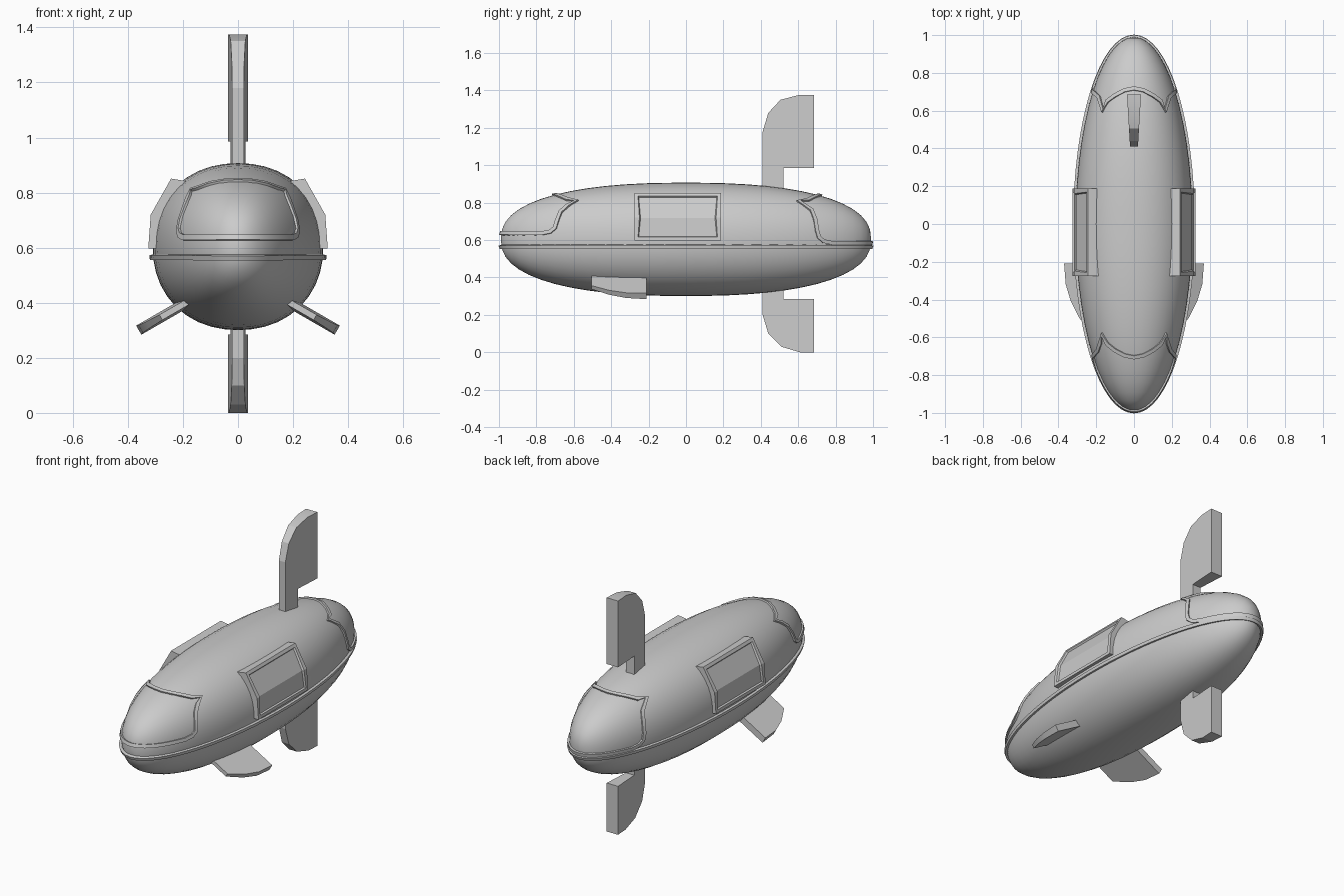
import bpy, bmesh
from math import sin, cos, pi, sqrt
from mathutils import Vector

if "Cube" in bpy.data.objects:
    bpy.data.objects.remove(bpy.data.objects["Cube"])

W, L, H, ZC, P, Q = 0.31, 0.99, 0.303, 0.604, 2.15, 2.4


def root(v, p):
    return max(v, 0.0) ** (1 / p)


# Hull half width and half height at station y
def half(y):
    u = min(abs(y) / L, 1)
    return W * sqrt(max(1 - u * u, 0)), H * root(1 - u ** Q, Q)


# Points on the hull, from (y, z) or from (x, y)
def at_z(y, z):
    a, b = half(y)
    return Vector((a * root(1 - (abs(z - ZC) / max(b, 1e-6)) ** P, P), y, z))


def at_x(x, y):
    a, b = half(y)
    return Vector((x, y, ZC + b * root(1 - (abs(x) / a) ** P, P)))


def nose_limit(z):
    return L * root(1 - (abs(z - ZC) / H) ** Q, Q)


def finish(name, bm, angle=35, mirror=False):
    bmesh.ops.recalc_face_normals(bm, faces=bm.faces)
    me = bpy.data.meshes.new(name)
    bm.to_mesh(me)
    bm.free()
    ob = bpy.data.objects.new(name, me)
    bpy.context.collection.objects.link(ob)
    if mirror:
        m = ob.modifiers.new("Mirror", 'MIRROR')
        m.use_axis = (True, False, False)
    bpy.ops.object.select_all(action='DESELECT')
    ob.select_set(True)
    bpy.context.view_layer.objects.active = ob
    bpy.ops.object.shade_smooth_by_angle(angle=angle * pi / 180)
    return ob


# Bridge a list of vertex loops
def skin(bm, loops, closed):
    n = len(loops)
    for i in range(n if closed else n - 1):
        p, q = loops[i], loops[(i + 1) % n]
        for k in range(len(p)):
            j = (k + 1) % len(p)
            bm.faces.new((p[k], p[j], q[j], q[k]))


# Closed rectangular trim strip lying on the hull, mirrored from its right half
def trim(name, right, width, height):
    path = right + [Vector((-p.x, p.y, p.z)) for p in reversed(right[1:-1])]
    bm, loops, n = bmesh.new(), [], len(path)
    for i, p in enumerate(path):
        t = (path[(i + 1) % n] - path[i - 1]).normalized()
        nor = Vector((p.x / W**2, p.y / L**2, (p.z - ZC) / H**2))
        nor = (nor - t * nor.dot(t)).normalized()
        s = nor.cross(t) * width / 2
        loops.append([bm.verts.new(p + s * a + nor * h) for a, h in
                      ((-1, -0.012), (1, -0.012), (1, height), (-1, height))])
    skin(bm, loops, True)
    finish(name, bm)


# Wedge shaped fin: outline of (distance along direction, y), thicker aft
def fin(name, outline, origin, direction, front, back, mirror=False):
    d = Vector(direction).normalized()
    side = d.cross(Vector((0, 1, 0)))
    ys = [y for s, y in outline]
    y0, y1 = min(ys), max(ys)
    bm, loops = bmesh.new(), []
    for sign in (-1, 1):
        loops.append([bm.verts.new(Vector(origin) + d * s + Vector((0, y, 0)) + side * sign *
                      (front + (back - front) * (y - y0) / (y1 - y0))) for s, y in outline])
    skin(bm, loops, False)
    for lp in loops:
        bm.faces.new(lp)
    finish(name, bm, 15, mirror)


# Main hull
bm, loops = bmesh.new(), []
RINGS, SEG = 28, 40
for i in range(1, RINGS):
    y = -L * cos(pi * i / RINGS)
    a, b = half(y)
    ring = []
    for k in range(SEG):
        c, s = cos(2 * pi * k / SEG), sin(2 * pi * k / SEG)
        r = (abs(c) ** P + abs(s) ** P) ** (-1 / P)
        ring.append(bm.verts.new((a * r * c, y, ZC + b * r * s)))
    loops.append(ring)
skin(bm, loops, False)
for y, ring in ((-L, loops[0]), (L, loops[-1])):
    tip = bm.verts.new((0, y, ZC))
    for k in range(SEG):
        bm.faces.new((ring[k], ring[(k + 1) % SEG], tip))
finish("hull", bm, 50)

# Bumper rail around the waist
zr = 0.566
yr = nose_limit(zr)
trim("waist_rail", [at_z(-yr * cos(pi * i / 32), zr) for i in range(33)], 0.018, 0.013)


# Window frames at bow and stern
def window(name, end, z, y_stop, sides, tops):
    ym = nose_limit(z)
    pts = [at_z(end * (y_stop + (ym - y_stop) * cos(pi / 2 * i / 10)), z) for i in range(11)]
    pts += [at_z(end * y, zz) for y, zz in sides]
    pts += [at_x(x, end * y) for x, y in tops]
    trim(name, pts, 0.02, 0.009)


window("bow_window_frame", -1, 0.636, 0.77,
       [(0.725, 0.645), (0.70, 0.665), (0.69, 0.70), (0.67, 0.75), (0.63, 0.785), (0.585, 0.808)],
       [(0.14, 0.635), (0.10, 0.668), (0.05, 0.695), (0, 0.705)])
window("stern_window_frame", 1, 0.585, 0.78,
       [(0.735, 0.595), (0.71, 0.615), (0.70, 0.65), (0.69, 0.71), (0.67, 0.76), (0.60, 0.808)],
       [(0.14, 0.65), (0.10, 0.68), (0.05, 0.707), (0, 0.717)])

# Side hatches with a recessed panel
bm = bmesh.new()
profile = [(0.24, 0.597), (0.326, 0.597), (0.317, 0.72), (0.243, 0.851), (0.15, 0.835)]
loops = [[bm.verts.new((x, y, z)) for x, z in profile] for y in (-0.275, 0.187)]
skin(bm, loops, False)
for lp in loops:
    bm.faces.new(lp)
bmesh.ops.recalc_face_normals(bm, faces=bm.faces)
outer = [f for f in bm.faces if len(f.verts) == 4 and f.calc_center_median().x > 0.27
         and f.normal.x > 0.5]
bmesh.ops.inset_region(bm, faces=outer, thickness=0.026, depth=0)
bmesh.ops.inset_region(bm, faces=outer, thickness=0.006, depth=-0.01)
finish("side_hatches", bm, 15, True)

# Upper and lower tail fins
fin("upper_tail_fin", [(0, 0.41), (0.38, 0.41), (0.48, 0.44), (0.55, 0.505), (0.575, 0.60),
    (0.575, 0.685), (0.185, 0.685), (0.185, 0.52), (0, 0.52)],
    (0, 0, 0.80), (0, 0, 1), 0.021, 0.037)
fin("lower_tail_fin", [(0, 0.41), (0.20, 0.41), (0.30, 0.44), (0.37, 0.51), (0.40, 0.61),
    (0.40, 0.685), (0.115, 0.685), (0.115, 0.52), (0, 0.52)],
    (0, 0, 0.40), (0, 0, -1), 0.021, 0.037)

# Bow dive planes
fin("dive_planes", [(0, -0.505), (0.15, -0.505), (0.205, -0.41), (0.235, -0.32), (0.243, -0.21),
    (0, -0.21)], (0.15, 0, 0.422), (0.866, 0, -0.5), 0.011, 0.019, True)
